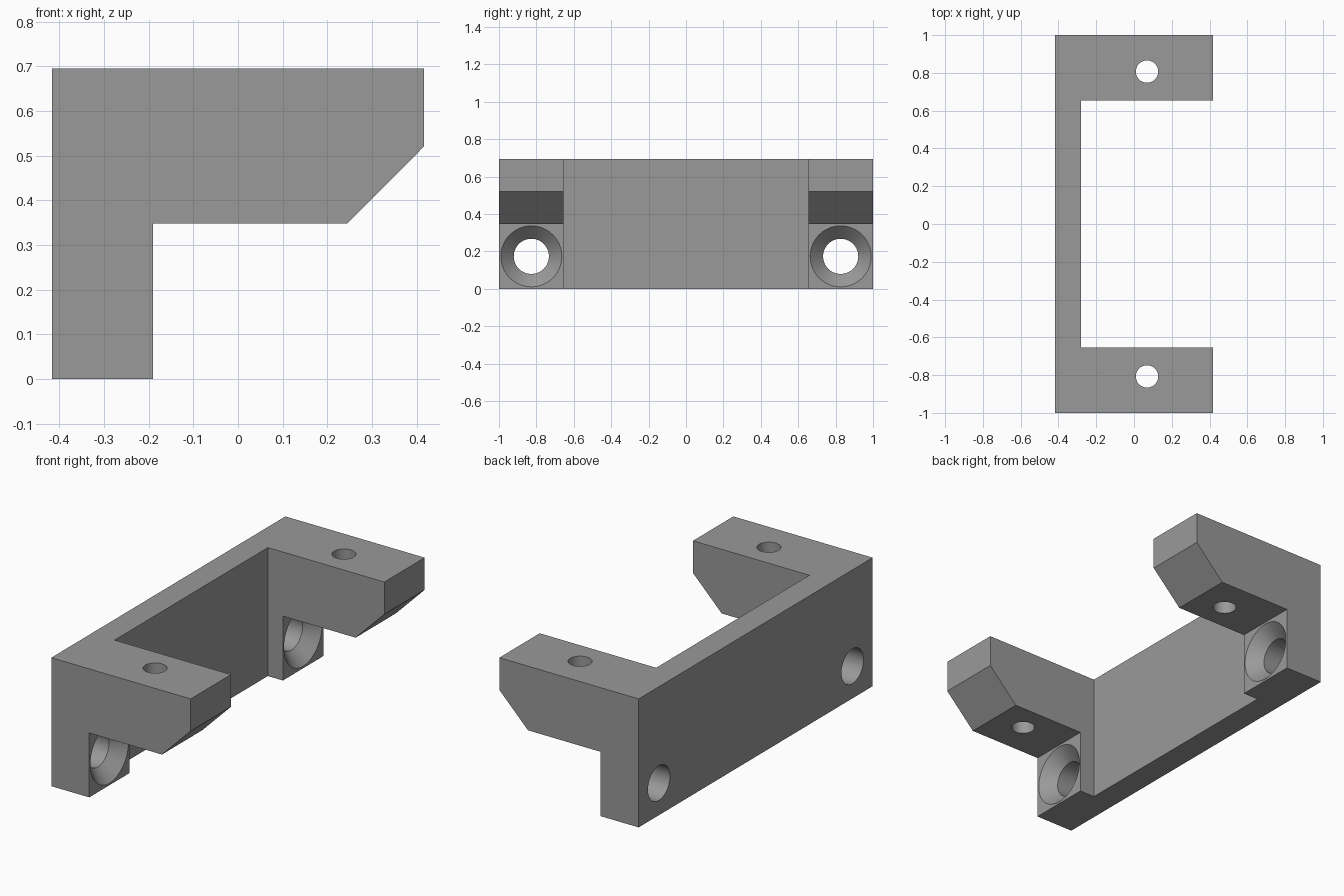
import bpy, bmesh, math
from mathutils import Matrix, Vector

if "Cube" in bpy.data.objects:
    bpy.data.objects.remove(bpy.data.objects["Cube"])

grey = bpy.data.materials.new("mid grey")
grey.diffuse_color = (0.32, 0.32, 0.32, 1)
grey.use_nodes = True
grey.node_tree.nodes["Principled BSDF"].inputs["Base Color"].default_value = grey.diffuse_color


def new_object(name, bm):
    bmesh.ops.recalc_face_normals(bm, faces=bm.faces)
    mesh = bpy.data.meshes.new(name)
    bm.to_mesh(mesh)
    bm.free()
    mesh.materials.append(grey)
    obj = bpy.data.objects.new(name, mesh)
    bpy.context.collection.objects.link(obj)
    return obj


def prism(name, profile, y0, y1):
    """Extrude an (x, z) profile along y."""
    bm = bmesh.new()
    face = bm.faces.new([bm.verts.new((x, y0, z)) for x, z in profile])
    ext = bmesh.ops.extrude_face_region(bm, geom=[face])
    verts = [v for v in ext["geom"] if isinstance(v, bmesh.types.BMVert)]
    bmesh.ops.translate(bm, verts=verts, vec=(0, y1 - y0, 0))
    return new_object(name, bm)


def turned(name, profile, matrix, steps=64):
    """Solid of revolution from (radius, height) rings, capped at both ends."""
    bm = bmesh.new()
    rings = []
    for r, h in profile:
        angles = [2 * math.pi * i / steps for i in range(steps)]
        rings.append([bm.verts.new(matrix @ Vector((r * math.cos(a), r * math.sin(a), h)))
                      for a in angles])
    for low, high in zip(rings, rings[1:]):
        for i in range(steps):
            j = (i + 1) % steps
            bm.faces.new((low[i], low[j], high[j], high[i]))
    bm.faces.new(rings[0])
    bm.faces.new(rings[-1])
    return new_object(name, bm)


HALF_X, HEIGHT = 0.417, 0.695
FOOT_X, ARM_Z = -0.19, 0.348

# Bracket body: side profile with chamfered arm tips, full length
body = prism("bracket", [(-HALF_X, 0), (FOOT_X, 0), (FOOT_X, ARM_Z), (0.245, ARM_Z),
                         (HALF_X, 0.521), (HALF_X, HEIGHT), (-HALF_X, HEIGHT)], -1, 1)

# Central opening that leaves the back wall and two arms
cutters = [prism("opening_cutter", [(-0.28, -0.1), (0.6, -0.1), (0.6, 0.8), (-0.28, 0.8)],
                 -0.655, 0.655)]

for side in (-1, 1):
    # Countersunk wall hole, running along x
    cutters.append(turned(
        "countersunk_hole_cutter",
        [(0.094, -0.5), (0.094, FOOT_X - 0.069), (0.163, FOOT_X), (0.163, FOOT_X + 0.03)],
        Matrix.Translation((0, side * 0.827, 0.174)) @ Matrix.Rotation(math.pi / 2, 4, 'Y')))
    # Vertical hole through the arm
    cutters.append(turned("arm_hole_cutter", [(0.059, 0.2), (0.059, 0.8)],
                          Matrix.Translation((0.069, side * 0.807, 0))))

for cutter in cutters:
    mod = body.modifiers.new(cutter.name, 'BOOLEAN')
    mod.operation = 'DIFFERENCE'
    mod.solver = 'EXACT'
    mod.object = cutter
    cutter.hide_render = True

# Apply the cuts and remove the cutters
bpy.context.view_layer.update()
evaluated = body.evaluated_get(bpy.context.evaluated_depsgraph_get())
finished = bpy.data.meshes.new_from_object(evaluated)
body.modifiers.clear()
body.data = finished
for cutter in cutters:
    bpy.data.objects.remove(cutter)

bpy.context.view_layer.objects.active = body
body.select_set(True)
bpy.ops.object.shade_smooth_by_angle(angle=math.radians(30))
